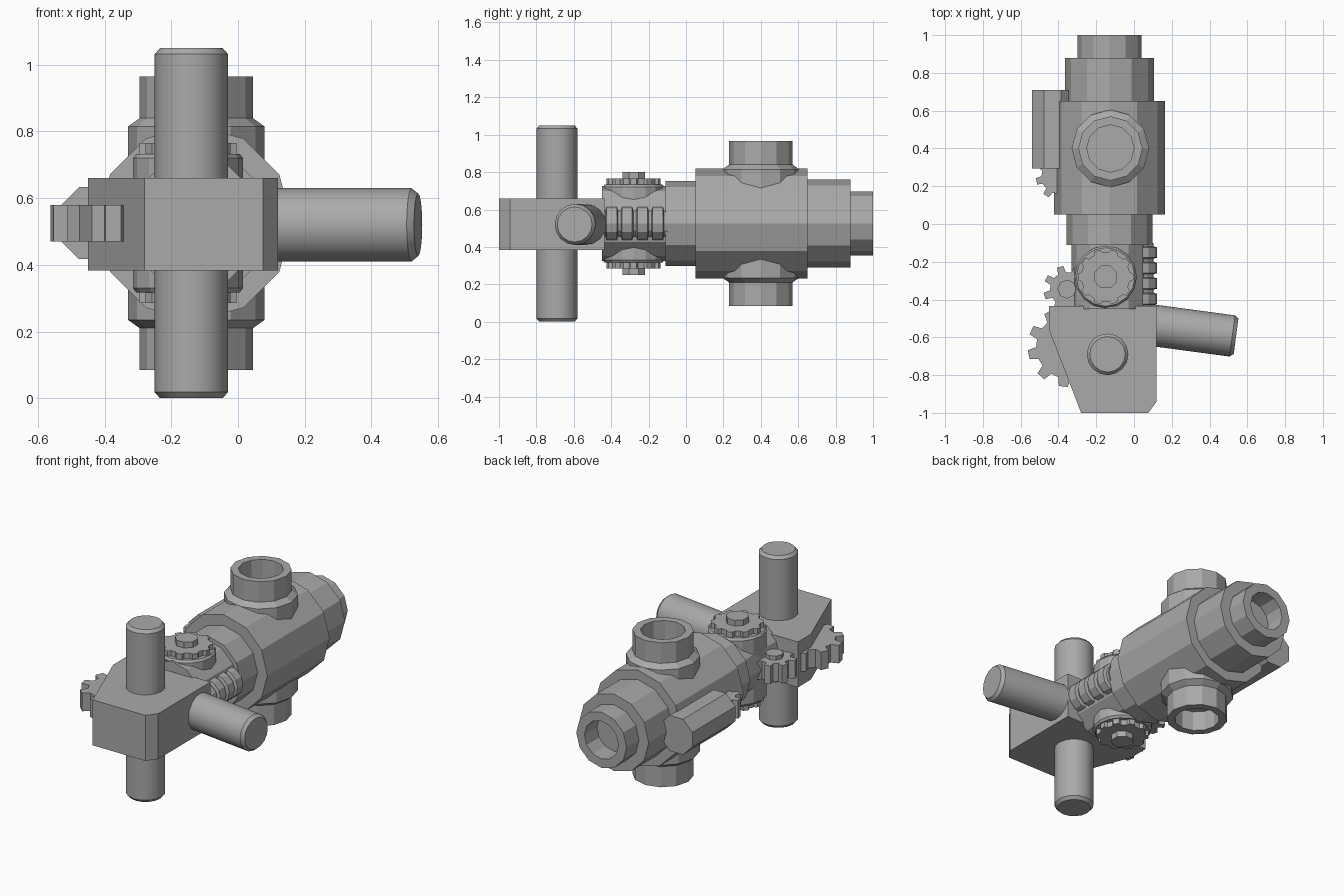
import bpy, bmesh, math
from mathutils import Matrix, Vector

cube = bpy.data.objects.get("Cube")
if cube:
    bpy.data.objects.remove(cube, do_unlink=True)

grey = bpy.data.materials.new("plain grey")
grey.use_nodes = True
grey.diffuse_color = (0.4, 0.4, 0.4, 1)
grey.node_tree.nodes["Principled BSDF"].inputs["Base Color"].default_value = (0.4, 0.4, 0.4, 1)

AXIS_X, MID_Z = -0.13, 0.525
ALONG_Y = Vector((0, 1, 0))
UP = Vector((0, 0, 1))


def finish(name, bm, matrix=Matrix(), smooth=None):
    bmesh.ops.remove_doubles(bm, verts=bm.verts, dist=1e-5)
    bmesh.ops.recalc_face_normals(bm, faces=bm.faces)
    mesh = bpy.data.meshes.new(name)
    bm.to_mesh(mesh)
    bm.free()
    mesh.materials.append(grey)
    ob = bpy.data.objects.new(name, mesh)
    ob.matrix_world = matrix
    bpy.context.collection.objects.link(ob)
    if smooth:
        bpy.ops.object.select_all(action='DESELECT')
        ob.select_set(True)
        bpy.context.view_layer.objects.active = ob
        bpy.ops.object.shade_smooth_by_angle(angle=math.radians(smooth))
    return ob


def lathe(name, profile, centre, direction=UP, sides=12, turn=0.0, smooth=None):
    """Revolve (radius, height) pairs about a direction; end rings are capped."""
    bm = bmesh.new()
    rings = []
    for r, h in profile:
        angles = [turn + math.tau * i / sides for i in range(sides)]
        rings.append([bm.verts.new((r * math.cos(a), r * math.sin(a), h)) for a in angles])
    for low, high in zip(rings, rings[1:]):
        for i in range(sides):
            j = (i + 1) % sides
            bm.faces.new((low[i], low[j], high[j], high[i]))
    bm.faces.new(rings[0])
    bm.faces.new(rings[-1])
    spin = direction.to_track_quat('Z', 'X').to_matrix().to_4x4()
    return finish(name, bm, Matrix.Translation(centre) @ spin, smooth)


def prism(name, outline, z0, z1):
    """Extrude a flat outline between two heights."""
    bm = bmesh.new()
    face = bm.faces.new([bm.verts.new((x, y, z0)) for x, y in outline])
    top = bmesh.ops.extrude_face_region(bm, geom=[face])["geom"]
    bmesh.ops.translate(bm, vec=(0, 0, z1 - z0),
                        verts=[v for v in top if isinstance(v, bmesh.types.BMVert)])
    return finish(name, bm)


def gear(name, x, y, z0, z1, root, tip, teeth, turn=0.0):
    outline = []
    for i in range(teeth):
        for step, r in ((-0.3, root), (-0.18, tip), (0.18, tip), (0.3, root)):
            a = turn + math.tau * (i + step) / teeth
            outline.append((x + r * math.cos(a), y + r * math.sin(a)))
    return prism(name, outline, z0, z1)


# Stepped main barrel with an open rear outlet
lathe("main_barrel", [
    (0.2, -0.45), (0.2, -0.11), (0.227, -0.11), (0.227, 0.05),
    (0.293, 0.05), (0.293, 0.65), (0.235, 0.65), (0.235, 0.88),
    (0.17, 0.88), (0.17, 1.0), (0.115, 1.0), (0.115, 0.88)],
    (AXIS_X, 0, MID_Z), ALONG_Y)

# Upper and lower ports, gear bosses, scalloped gears and hubs
for side, sign in (("upper", 1), ("lower", -1)):
    d = UP * sign
    lathe(side + "_port", [
        (0.205, 0.0), (0.205, 0.29), (0.17, 0.315), (0.17, 0.44),
        (0.125, 0.44), (0.125, 0.32)], (-0.125, 0.4, MID_Z), d)
    lathe(side + "_gear_boss", [(0.165, 0), (0.165, 0.195), (0.155, 0.208)],
          (-0.15, -0.28, MID_Z), d, 16)
    ends = sorted((MID_Z + sign * 0.205, MID_Z + sign * 0.24))
    gear(side + "_scalloped_gear", -0.15, -0.28, *ends, 0.13, 0.147, 10)
    lathe(side + "_gear_hub", [(0.065, 0.2), (0.065, 0.275)],
          (-0.15, -0.28, MID_Z), d, 8, math.pi / 8)

# Ribbed worm shaft on the left flank
worm = [(0.074, -0.44)]
for i in range(4):
    start = -0.43 + i * 0.082
    worm += [(0.074, start), (0.093, start + 0.006),
             (0.093, start + 0.06), (0.074, start + 0.066)]
worm.append((0.074, -0.1))
lathe("worm_shaft", worm, (0.03, 0, MID_Z), ALONG_Y, 12)

# Front block with a slanted right side
prism("front_block", [(-0.45, -0.435), (-0.45, -0.56), (-0.28, -1.0), (0.075, -1.0),
                      (0.12, -0.94), (0.12, -0.435)], 0.383, 0.66)

# Round pins with softened rims
lathe("upright_pin", [(0.094, 0), (0.11, 0.018), (0.11, 1.032), (0.094, 1.05)],
      (-0.14, -0.69, 0), UP, 16, 0, 25)
lathe("side_arm", [(0.11, 0), (0.11, 0.525), (0.094, 0.545)],
      (0.0, -0.523, 0.52), Vector((1, -0.134, 0)).normalized(), 16, 0, 25)

# Right-hand gear train
gear("large_side_gear", -0.35, -0.65, 0.47, 0.58, 0.168, 0.213, 10, 0.2)
gear("middle_side_gear", -0.355, -0.345, 0.47, 0.58, 0.09, 0.125, 8, 0.3)
lathe("middle_gear_hub", [(0.05, -0.08), (0.05, 0.08)], (-0.355, -0.345, MID_Z), UP, 8)
gear("small_side_gear", -0.40, 0.25, 0.47, 0.58, 0.09, 0.12, 8, 0.2)

# Octagonal motor can beside the barrel
lathe("motor_can", [(0.117, 0.295), (0.117, 0.71)], (-0.432, 0, MID_Z),
      ALONG_Y, 8, math.pi / 8)
